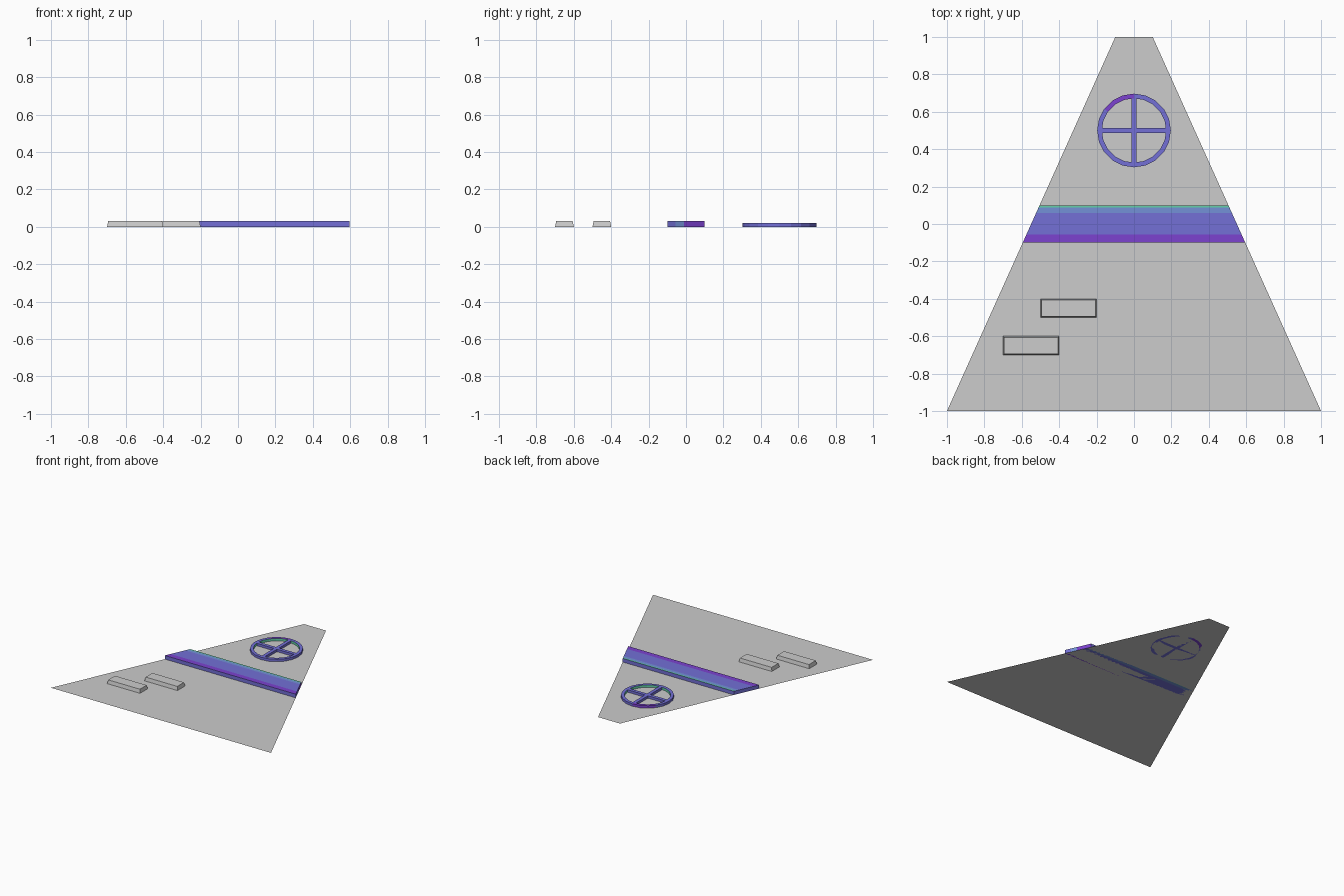
import bpy, bmesh, math

if "Cube" in bpy.data.objects:
    bpy.data.objects.remove(bpy.data.objects["Cube"])


def srgb(r, g, b):
    def lin(c):
        c /= 255
        return c / 12.92 if c <= 0.04045 else ((c + 0.055) / 1.055) ** 2.4
    return (lin(r), lin(g), lin(b), 1)


COLOURS = {
    "grey": srgb(204, 204, 204),
    "indigo": srgb(115, 112, 214),
    "violet": srgb(124, 66, 208),
    "sky_blue": srgb(115, 145, 215),
    "sea_green": srgb(100, 208, 170),
}
MATS = {}
for n, c in COLOURS.items():
    MATS[n] = bpy.data.materials.new(n)
    MATS[n].diffuse_color = c
INDEX = {n: i for i, n in enumerate(COLOURS)}


def finish(name, bm, rule):
    """Recalculate normals, colour each face by rule(face), link object."""
    if len(bm.faces) > 1:
        bmesh.ops.recalc_face_normals(bm, faces=bm.faces[:])
    bm.normal_update()
    for f in bm.faces:
        f.material_index = INDEX[rule(f)]
    me = bpy.data.meshes.new(name)
    bm.to_mesh(me)
    bm.free()
    for m in MATS.values():
        me.materials.append(m)
    ob = bpy.data.objects.new(name, me)
    bpy.context.collection.objects.link(ob)
    return ob


def prism(bm, outline, height, inset=None):
    """Extrude a flat outline from z = 0, optionally tapering the top."""
    cx = sum(p[0] for p in outline) / len(outline)
    cy = sum(p[1] for p in outline) / len(outline)
    low = [bm.verts.new((x, y, 0)) for x, y in outline]
    top = []
    for x, y in outline:
        if inset:
            x -= math.copysign(inset, x - cx)
            y -= math.copysign(inset, y - cy)
        top.append(bm.verts.new((x, y, height)))
    bm.faces.new(low[::-1])
    bm.faces.new(top)
    n = len(outline)
    for i in range(n):
        j = (i + 1) % n
        bm.faces.new((low[i], low[j], top[j], top[i]))


def half_width(y):
    return 1 - 0.45 * (y + 1)


# Tapered base sheet
bm = bmesh.new()
bm.faces.new([bm.verts.new((x, y, 0)) for x, y in
              ((-1, -1), (1, -1), (0.1, 1), (-0.1, 1))])
finish("base_sheet", bm, lambda f: "grey")

# Raised cross band, cut into colour stripes
bm = bmesh.new()
prism(bm, [(-half_width(-0.1), -0.1), (half_width(-0.1), -0.1),
           (half_width(0.1), 0.1), (-half_width(0.1), 0.1)], 0.03)
for y in (-0.055, -0.01, 0.06, 0.087):
    bmesh.ops.bisect_plane(bm, geom=bm.verts[:] + bm.edges[:] + bm.faces[:],
                           plane_co=(0, y, 0), plane_no=(0, 1, 0))


def band_colour(f):
    y, n = f.calc_center_median().y, f.normal
    if n.x > 0.5:                       # right end
        return "indigo" if y < -0.055 else "sky_blue" if y < -0.01 else "violet"
    if abs(n.z) < 0.5:
        return "indigo"
    if y < -0.055:
        return "violet"
    return "indigo" if y < 0.06 else "sky_blue" if y < 0.087 else "sea_green"


finish("cross_band", bm, band_colour)

# Two low blocks
for name, x, y in (("inner_block", -0.5, -0.5), ("outer_block", -0.7, -0.7)):
    bm = bmesh.new()
    prism(bm, [(x, y), (x + 0.3, y), (x + 0.3, y + 0.1), (x, y + 0.1)],
          0.03, 0.006)
    finish(name, bm, lambda f: "grey")

# Wheel rim
N, R_OUT, R_IN, H, CY = 20, 0.197, 0.172, 0.02, 0.5
bm = bmesh.new()
loops = []
for r, z in ((R_OUT, 0), (R_OUT, H), (R_IN, H), (R_IN, 0)):
    loops.append([bm.verts.new((r * math.cos(2 * math.pi * i / N),
                                CY + r * math.sin(2 * math.pi * i / N), z))
                  for i in range(N)])
for k in range(4):
    a, b = loops[k], loops[(k + 1) % 4]
    for i in range(N):
        j = (i + 1) % N
        bm.faces.new((a[i], a[j], b[j], b[i]))


def rim_colour(f):
    c = f.calc_center_median()
    dy = c.y - CY
    if abs(f.normal.z) < 0.5 and f.normal.x * c.x + f.normal.y * dy < 0:
        return "sea_green"              # inner wall
    if 90 < math.degrees(math.atan2(dy, c.x)) < 145:
        return "violet"
    return "indigo"


finish("wheel_rim", bm, rim_colour)

# Wheel spokes as one cross
w, r = 0.014, 0.174
bm = bmesh.new()
cross = []
for k in range(4):
    c, s = round(math.cos(k * math.pi / 2)), round(math.sin(k * math.pi / 2))
    for x, y in ((r, -w), (r, w), (w, w)):
        cross.append((x * c - y * s, CY + x * s + y * c))
prism(bm, cross, H)
finish("wheel_spokes", bm, lambda f: "indigo")

for m in bpy.data.materials:
    if m.users and not m.is_grease_pencil:
        m.use_nodes = True
        m.node_tree.nodes["Principled BSDF"].inputs["Base Color"].default_value = m.diffuse_color
